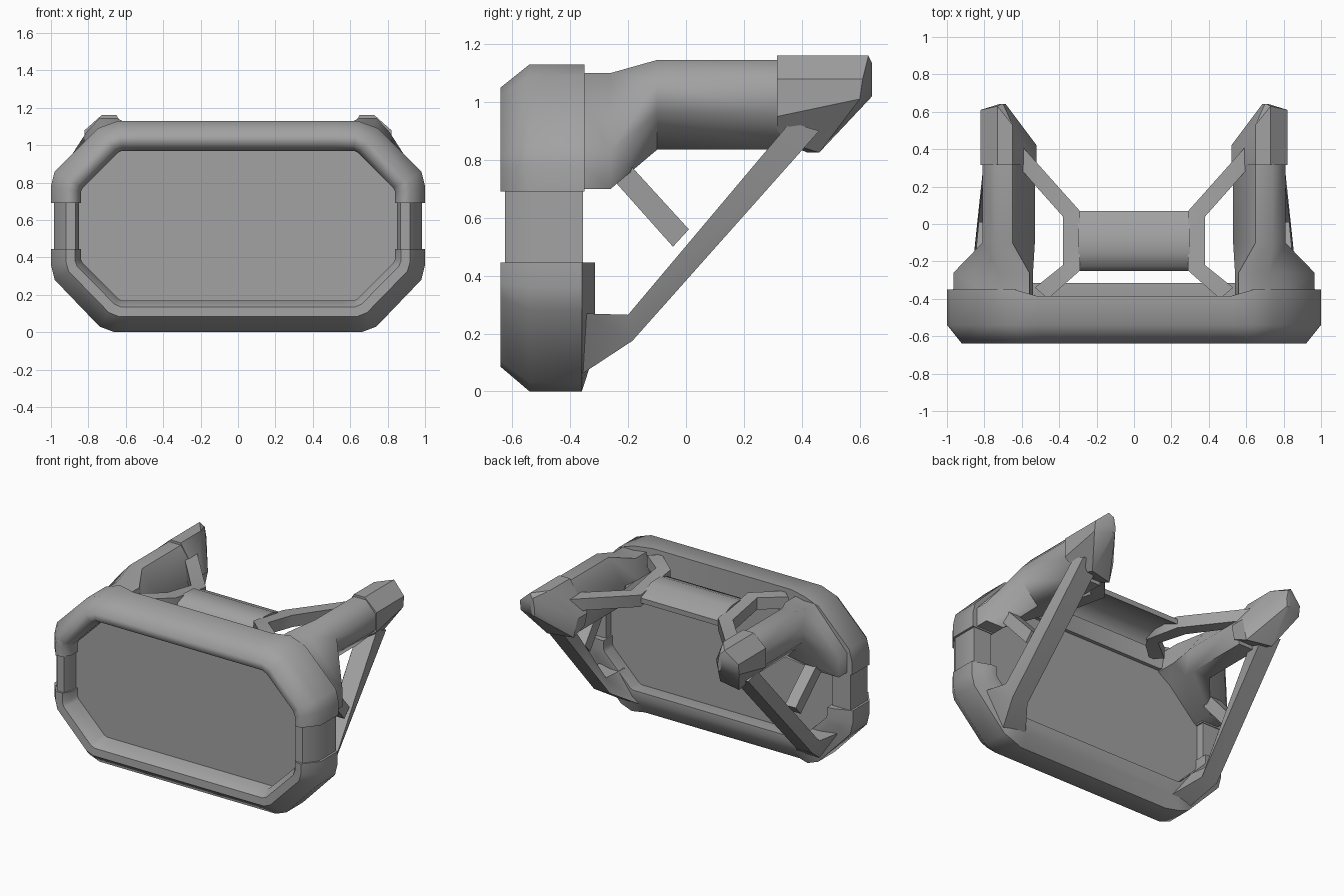
import bpy, bmesh, math

cube = bpy.data.objects.get("Cube")
if cube:
    bpy.data.objects.remove(cube, do_unlink=True)

grey = bpy.data.materials.new("plain_grey")
grey.use_nodes = True
grey.diffuse_color = (0.36, 0.36, 0.36, 1)
grey.node_tree.nodes["Principled BSDF"].inputs["Base Color"].default_value = grey.diffuse_color


def loft(name, sections, start_cap=True, mirror=True, angle=50):
    """Skin a list of equal-length closed cross-sections."""
    bm = bmesh.new()
    rings = [[bm.verts.new(p) for p in s] for s in sections]
    n = len(rings[0])
    for a, b in zip(rings, rings[1:]):
        for i in range(n):
            j = (i + 1) % n
            bm.faces.new((a[i], a[j], b[j], b[i]))
    if start_cap:
        bm.faces.new(rings[0])
    bm.faces.new(rings[-1])
    bmesh.ops.remove_doubles(bm, verts=bm.verts, dist=0.0005)
    bmesh.ops.recalc_face_normals(bm, faces=bm.faces)
    # An open start must still face outwards
    if bm.calc_volume(signed=True) < 0:
        bmesh.ops.reverse_faces(bm, faces=bm.faces)
    mesh = bpy.data.meshes.new(name)
    bm.to_mesh(mesh)
    bm.free()
    mesh.materials.append(grey)
    ob = bpy.data.objects.new(name, mesh)
    bpy.context.collection.objects.link(ob)
    bpy.ops.object.select_all(action='DESELECT')
    ob.select_set(True)
    bpy.context.view_layer.objects.active = ob
    bpy.ops.object.shade_smooth_by_angle(angle=math.radians(angle))
    if mirror:
        m = ob.modifiers.new("Mirror", 'MIRROR')
        m.merge_threshold = 0.001


def ring_section(inner, outer, profile):
    """Cross-section of the front frame between its inner and outer outline."""
    return [(inner[0] + (outer[0] - inner[0]) * t, y,
             inner[1] + (outer[1] - inner[1]) * t) for t, y in profile]


def side_bar(name, stations):
    """Bar from stations of upper (y, z), lower (y, z), x range and inward lean."""
    loft(name, [[(x0, *up), (x1, *up), (x1 - lean, *lo), (x0 - lean, *lo)]
                for up, lo, (x0, x1), lean in stations])


# Upper half of the front frame
front = [(1, -0.54), (0.5, -0.64), (0.2, -0.637), (0, -0.58)]
upper = [((0, 0.97), (0, 1.13), -0.385),
         ((0.52, 0.97), (0.52, 1.13), -0.385),
         ((0.62, 0.97), (0.64, 1.13), -0.35),
         ((0.64, 0.96), (0.75, 1.09), -0.35),
         ((0.83, 0.77), (0.98, 0.86), -0.35),
         ((0.84, 0.75), (1.0, 0.78), -0.35),
         ((0.84, 0.69), (1.0, 0.69), -0.35)]
loft("upper_frame", [ring_section(i, o, [(0, back), (1, back)] + front)
                     for i, o, back in upper], start_cap=False, angle=60)

# Lower half of the front frame
lower = [((0, 0.17), (0, 0.0), -0.39),
         ((0.56, 0.17), (0.58, 0.0), -0.39),
         ((0.62, 0.17), (0.66, 0.0), -0.36),
         ((0.64, 0.18), (0.74, 0.03), -0.36),
         ((0.83, 0.37), (0.98, 0.28), -0.36),
         ((0.84, 0.39), (1.0, 0.36), -0.36),
         ((0.84, 0.445), (1.0, 0.445), -0.36)]
loft("lower_frame", [ring_section(i, o, [(0, -0.315), (0.25, -0.315), (0.55, -0.335), (1, back)] + front)
                     for i, o, back in lower], start_cap=False)

# Slim uprights joining the two halves
upright = [(0.85, -0.355), (0.985, -0.355), (0.985, -0.54), (0.92, -0.625), (0.87, -0.625), (0.85, -0.57)]
loft("frame_upright", [[(x, y, z) for x, y in upright] for z in (0.42, 0.71)])

# Panel slab filling the frame
half = [(0.64, 0.98), (0.85, 0.77), (0.85, 0.37), (0.64, 0.16)]
outline = half + [(-x, z) for x, z in reversed(half)]
loft("front_panel", [[(x, y, z) for x, z in outline] for y in (-0.52, -0.41)], mirror=False)

# Rear arms flaring from the upper frame corners
base = [(0.54, 0.96), (0.56, 1.10), (0.72, 1.10), (0.965, 0.83), (0.965, 0.70), (0.83, 0.70), (0.63, 0.90)]
arm = [(0.53, 0.98), (0.65, 1.145), (0.74, 1.145), (0.81, 1.07), (0.81, 0.96), (0.69, 0.835), (0.56, 0.835)]
loft("rear_arm", [[(x, y, z) for x, z in sec] for y, sec in
                  ((-0.42, base), (-0.26, base), (-0.10, arm), (0.34, arm))])

# Arm end caps drawn out to a point
cap = [(0.52, 0.96), (0.65, 1.16), (0.73, 1.16), (0.82, 1.08), (0.82, 1.01), (0.72, 0.825), (0.55, 0.825)]
tips = [0.42, 0.53, 0.63, 0.61, 0.60, 0.46, 0.42]
cap_start = cap[:4] + [(0.82, 0.95), (0.71, 0.87), (0.54, 0.87)]
loft("arm_cap", [[(x, 0.315, z) for x, z in cap_start],
                 [(x, y, z) for (x, z), y in zip(cap, tips)],
                 [(0.705 + 0.1 * (x - 0.7), 0.642, 1.08 + 0.35 * (z - 1.0)) for x, z in cap]], angle=35)

# Long diagonal braces with widened feet, and short struts
side_bar("diagonal_brace", [((-0.37, 0.27), (-0.36, 0.06), (0.72, 0.90), 0.15),
                            ((-0.20, 0.265), (-0.185, 0.175), (0.74, 0.86), 0.04),
                            ((0.36, 0.93), (0.46, 0.90), (0.66, 0.79), 0.0)])
side_bar("short_strut", [((-0.20, 0.79), (-0.25, 0.73), (0.77, 0.85), 0.0),
                         ((0.01, 0.56), (-0.045, 0.50), (0.75, 0.83), 0.0)])

# Arched overhead bridge plate
arch = [(-0.25, 1.02), (-0.23, 1.06), (-0.15, 1.09), (-0.05, 1.085), (0.07, 1.03)]
bridge = arch + [(0.98 * y, z - 0.035) for y, z in reversed(arch)]
loft("bridge_plate", [[(x, y, z) for y, z in bridge] for x in (-0.3, 0.3)], mirror=False)

# Bent straps tying the bridge to the arms and frame
strap = [((0.62, 0.44), (0.62, 0.31), 1.07), ((0.29, 0.07), (0.38, 0.04), 1.05),
         ((0.29, -0.25), (0.38, -0.22), 1.10), ((0.46, -0.40), (0.53, -0.34), 1.10)]
loft("bridge_strap", [[(*a, z), (*b, z), (*b, z - 0.08), (*a, z - 0.08)] for a, b, z in strap])
